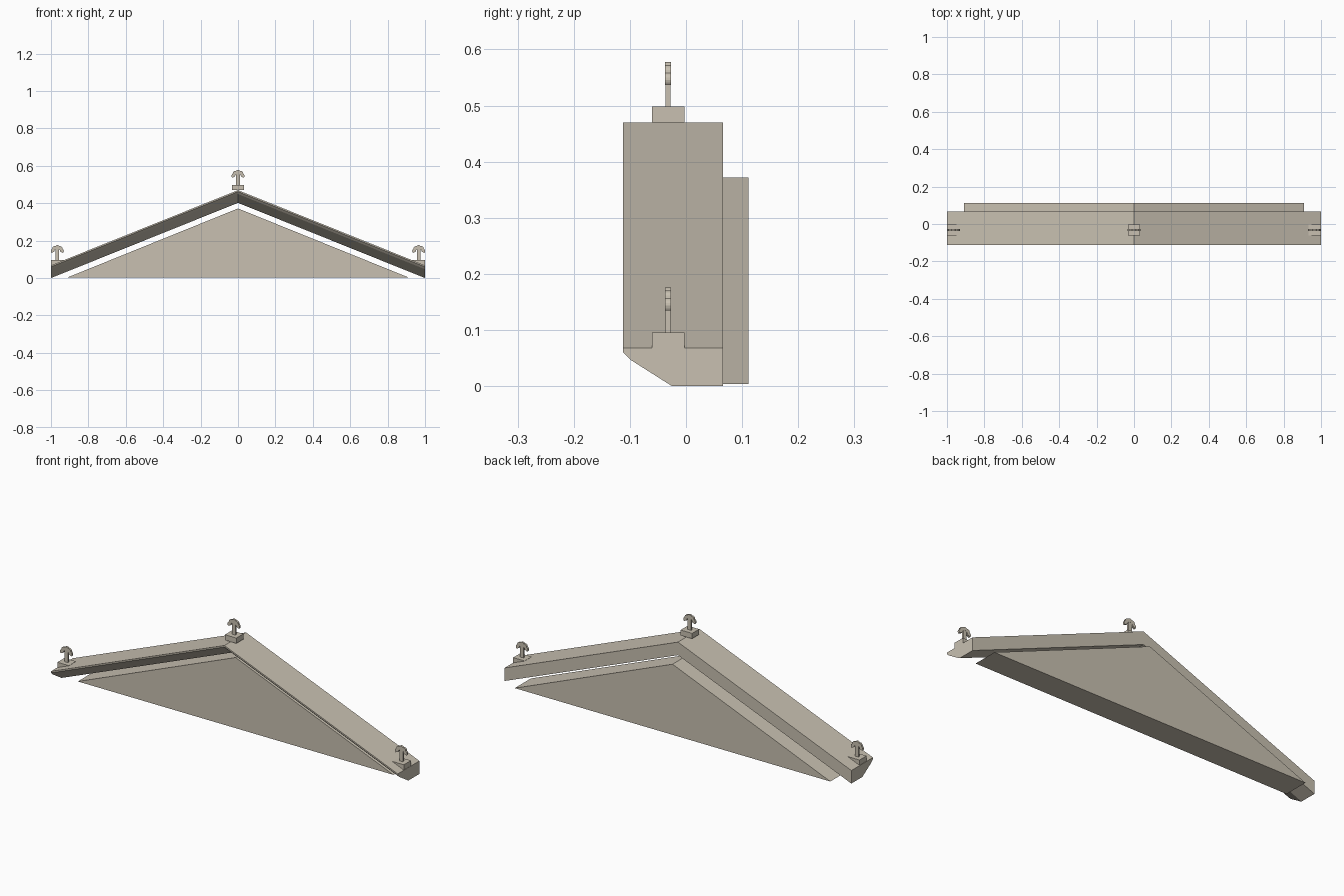
import bpy, bmesh, math
from mathutils import Vector

if "Cube" in bpy.data.objects:
    bpy.data.objects.remove(bpy.data.objects["Cube"])

stone = bpy.data.materials.new("warm_stone")
stone.diffuse_color = (0.58, 0.53, 0.44, 1)
stone.use_nodes = True
stone.node_tree.nodes["Principled BSDF"].inputs["Base Color"].default_value = stone.diffuse_color

RISE = 0.402          # height gained from eave to ridge
EAVE_TOP = 0.068
FINIAL_Y = -0.032


def loft(name, sections):
    """Solid skinned through matching closed cross-sections."""
    bm = bmesh.new()
    rings = [[bm.verts.new(p) for p in s] for s in sections]
    n = len(rings[0])
    for a, b in zip(rings, rings[1:]):
        for i in range(n):
            j = (i + 1) % n
            bm.faces.new((a[i], a[j], b[j], b[i]))
    bm.faces.new(rings[0])
    bm.faces.new(rings[-1])
    bmesh.ops.recalc_face_normals(bm, faces=bm.faces[:])
    me = bpy.data.meshes.new(name)
    bm.to_mesh(me)
    bm.free()
    me.materials.append(stone)
    ob = bpy.data.objects.new(name, me)
    bpy.context.collection.objects.link(ob)
    return ob


def slab(name, outline, y0, y1):
    """Extrude an (x, z) outline in depth."""
    return loft(name, [[(x, y, z) for x, z in outline] for y in (y0, y1)])


def box(name, x, half_w, half_d, z0, z1):
    outline = [(x - half_w, z0), (x + half_w, z0), (x + half_w, z1), (x - half_w, z1)]
    return slab(name, outline, FINIAL_Y - half_d, FINIAL_Y + half_d)


# Raking cornice: moulded (y, z) profile swept eave - ridge - eave
profile = [(-0.112, EAVE_TOP), (-0.112, 0.060), (-0.099, 0.047), (-0.028, 0.002),
           (-0.024, 0.0), (0.066, 0.0), (0.066, EAVE_TOP)]
loft("raking_cornice", [[(x, y, z + RISE * (1 - abs(x))) for y, z in profile]
                        for x in (-1, 0, 1)])

# Triangular wall panel set below the cornice
slab("gable_panel", [(-0.91, 0.004), (0.91, 0.004), (0, 0.372)], -0.02, 0.111)


# Finials: plinth, stem and a five-lobed fan
def fan_outline(cx, cz, lobes=5, steps=5):
    start, sweep = math.radians(-12), math.radians(204)
    count = lobes * steps
    outer = []
    for i in range(count + 1):
        a = start + sweep * i / count
        r = 0.0315 + 0.0035 * math.sin(math.pi * (i % steps) / steps)
        outer.append((cx + r * math.cos(a), cz + r * math.sin(a)))
    inner = [(cx + 0.016 * math.cos(math.pi * i / 8),
              cz + 0.016 * math.sin(math.pi * i / 8)) for i in range(8, -1, -1)]
    return outer + inner


for side, x, z in (("left", -0.966, EAVE_TOP), ("ridge", 0, EAVE_TOP + RISE),
                   ("right", 0.966, EAVE_TOP)):
    box(side + "_finial_plinth", x, 0.033, 0.029, z, z + 0.028)
    box(side + "_finial_stem", x, 0.010, 0.0045, z + 0.028, z + 0.091)
    slab(side + "_finial_fan", fan_outline(x, z + 0.073),
         FINIAL_Y - 0.005, FINIAL_Y + 0.005)
